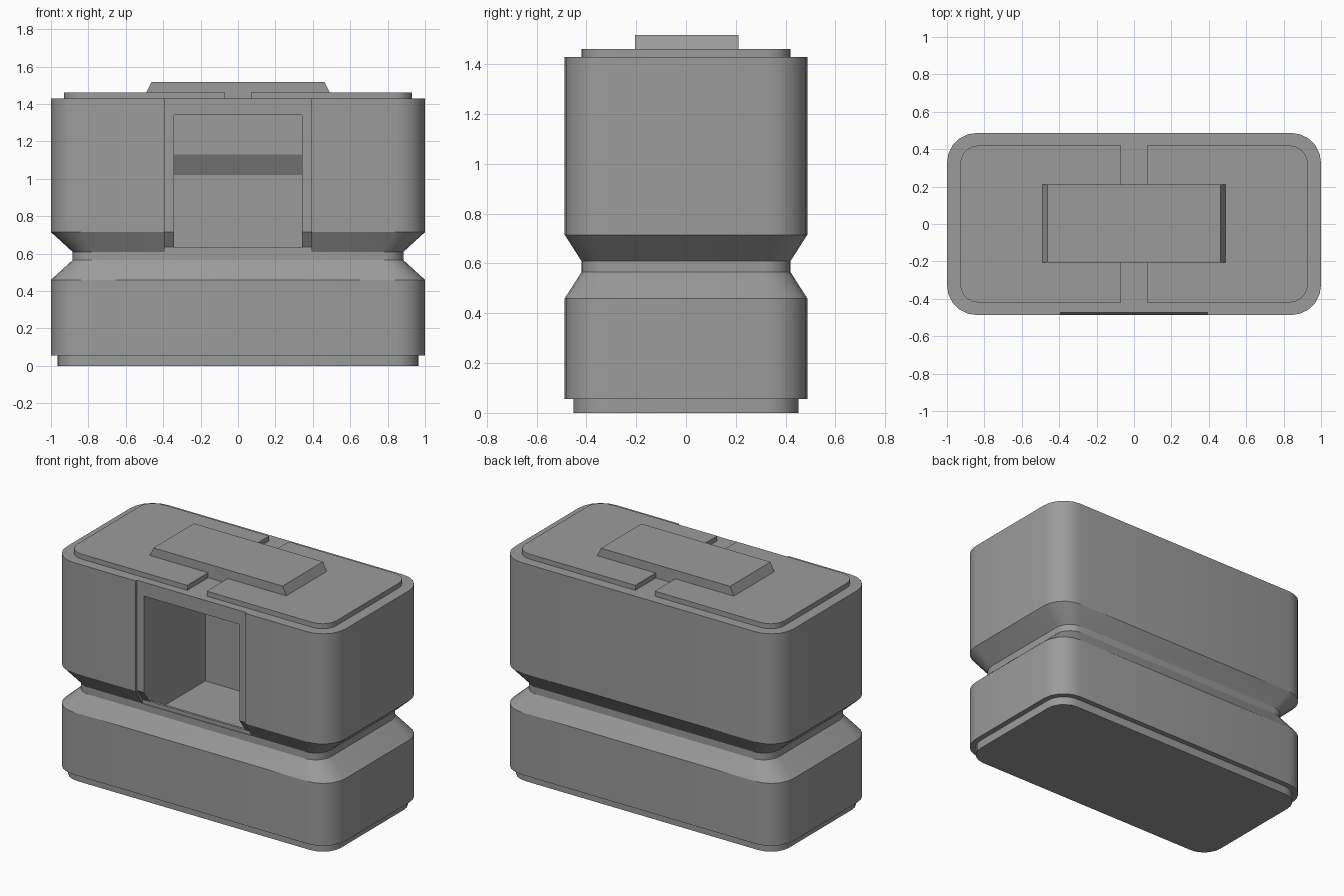
import bpy, bmesh
from math import cos, sin, pi

if "Cube" in bpy.data.objects:
    bpy.data.objects.remove(bpy.data.objects["Cube"])

grey = bpy.data.materials.new("dark_grey")
grey.diffuse_color = (.33, .33, .33, 1)
grey.use_nodes = True
grey.node_tree.nodes["Principled BSDF"].inputs["Base Color"].default_value = grey.diffuse_color


def rounded_rect(hx, hy, r, seg=5):
    """Counter-clockwise outline of a rounded rectangle."""
    pts = []
    for i, (sx, sy) in enumerate([(1, 1), (-1, 1), (-1, -1), (1, -1)]):
        for k in range(seg + 1):
            a = pi / 2 * (i + k / seg)
            pts.append((sx * (hx - r) + r * cos(a), sy * (hy - r) + r * sin(a)))
    return pts


def loft(name, rings):
    """Closed solid through rings of 3D points."""
    bm = bmesh.new()
    loops = [[bm.verts.new(p) for p in ring] for ring in rings]
    n = len(loops[0])
    for a, b in zip(loops, loops[1:]):
        for i in range(n):
            j = (i + 1) % n
            bm.faces.new((a[i], a[j], b[j], b[i]))
    bm.faces.new(loops[0][::-1])
    bm.faces.new(loops[-1])
    bmesh.ops.recalc_face_normals(bm, faces=bm.faces[:])
    me = bpy.data.meshes.new(name)
    bm.to_mesh(me)
    bm.free()
    me.materials.append(grey)
    ob = bpy.data.objects.new(name, me)
    bpy.context.collection.objects.link(ob)
    return ob


def activate(ob):
    bpy.ops.object.select_all(action='DESELECT')
    ob.select_set(True)
    bpy.context.view_layer.objects.active = ob


def cut(ob, cutter):
    cutter.hide_render = True
    mod = ob.modifiers.new("cut", 'BOOLEAN')
    mod.operation = 'DIFFERENCE'
    mod.solver = 'EXACT'
    mod.object = cutter
    activate(ob)
    bpy.ops.object.modifier_apply(modifier=mod.name)
    bpy.data.objects.remove(cutter)


def side_prism(name, x0, x1, profile):
    """Prism along x from a (y, z) profile."""
    return loft(name, [[(x, y, z) for y, z in profile] for x in (x0, x1)])


def smooth(ob):
    activate(ob)
    bpy.ops.object.shade_smooth_by_angle(angle=0.35)


# Case body: foot, lower block, waist groove, upper block (z, hx, hy, radius)
levels = [(0, .965, .452, .13), (.055, .965, .452, .13), (.055, 1, .487, .16),
          (.46, 1, .487, .16), (.565, .885, .42, .11), (.61, .885, .42, .11),
          (.715, 1, .487, .16), (1.43, 1, .487, .16)]
body = loft("case_body", [[(x, y, z) for x, y in rounded_rect(hx, hy, r)]
                          for z, hx, hy, r in levels])

# Shallow front panel recess following the groove slope
cut(body, side_prism("panel_cutter", -.393, .393,
    [(-.6, .61), (-.416, .61), (-.416, .635), (-.474, .715), (-.474, 1.6), (-.6, 1.6)]))

# Deep front compartment with a low lip and a stepped back wall
cut(body, side_prism("compartment_cutter", -.343, .343,
    [(-.6, .635), (-.40, .635), (-.40, .55), (.155, .55), (.155, 1.02),
     (.095, 1.13), (.095, 1.34), (-.6, 1.34)]))
smooth(body)

# Raised lid plates either side of a central gap
outline = rounded_rect(.93, .42, .1)
right_half = [(.07, -.42)] + [p for p in outline[18:] + outline[:6] if p[0] > 0] + [(.07, .42)]
for name, s in (("lid_plate_right", 1), ("lid_plate_left", -1)):
    smooth(loft(name, [[(s * x, y, z) for x, y in right_half] for z in (1.43, 1.462)]))

# Bevelled top block, reaching down into the gap
block = [(-.07, 1.43), (.07, 1.43), (.07, 1.462), (.49, 1.462),
         (.463, 1.518), (-.463, 1.518), (-.49, 1.462), (-.07, 1.462)]
loft("top_block", [[(x, y, z) for x, z in block] for y in (-.205, .21)])
